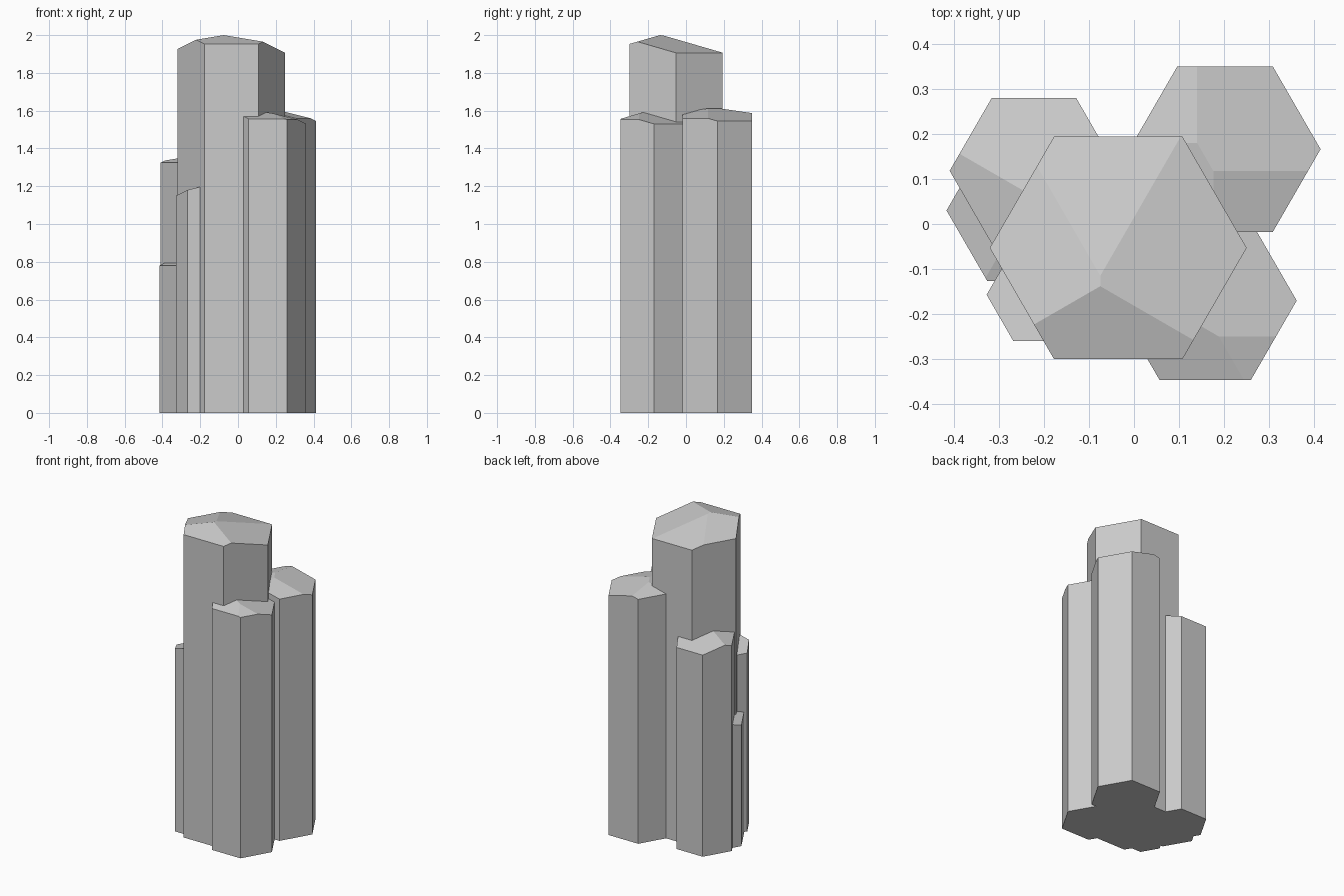
import bpy, bmesh
from math import cos, sin, radians, sqrt
from mathutils import Vector

if "Cube" in bpy.data.objects:
    bpy.data.objects.remove(bpy.data.objects["Cube"])

SLOPE = 0.29  # shared pitch of all the tip facets


def crystal(name, cx, cy, radius, rims):
    """Hexagonal column; rims = facet height at the walls facing 30, 90, 150, 210, 270, 330 deg."""
    bm = bmesh.new()
    ring = [bm.verts.new((cx + radius * cos(radians(60 * k)),
                          cy + radius * sin(radians(60 * k)), 0)) for k in range(6)]
    base = bm.faces.new(ring)
    ext = bmesh.ops.extrude_face_region(bm, geom=[base], use_keep_orig=True)
    top = [g for g in ext["geom"] if isinstance(g, bmesh.types.BMVert)]
    bmesh.ops.translate(bm, verts=top, vec=(0, 0, max(rims) + 0.3))
    # slice the tip with one sloping plane per wall
    apothem = radius * sqrt(3) / 2
    for k, z in enumerate(rims):
        a = radians(30 + 60 * k)
        out = Vector((cos(a), sin(a), 0))
        bmesh.ops.bisect_plane(
            bm, geom=bm.verts[:] + bm.edges[:] + bm.faces[:], dist=1e-6,
            plane_co=Vector((cx, cy, z)) + out * apothem,
            plane_no=out * SLOPE + Vector((0, 0, 1)), clear_outer=True)
        bmesh.ops.holes_fill(bm, edges=bm.edges[:], sides=0)
    bmesh.ops.recalc_face_normals(bm, faces=bm.faces[:])
    mesh = bpy.data.meshes.new(name)
    bm.to_mesh(mesh)
    bm.free()
    obj = bpy.data.objects.new(name, mesh)
    bpy.context.collection.objects.link(obj)
    return obj


# tall central crystal
crystal("main_crystal", -0.035, -0.053, 0.285, (1.906, 1.907, 1.926, 1.99, 1.953, 1.99))
# two large side crystals
crystal("back_right_crystal", 0.202, 0.166, 0.212, (1.545, 1.59, 1.576, 1.572, 1.60, 1.559))
crystal("front_right_crystal", 0.158, -0.17, 0.203, (1.53, 1.56, 1.55, 1.57, 1.557, 1.553))
# smaller crystals on the left
crystal("back_left_crystal", -0.222, 0.118, 0.187, (1.33, 1.30, 1.345, 1.325, 1.36, 1.36))
crystal("front_left_crystal", -0.208, -0.157, 0.119, (1.22, 1.20, 1.15, 1.20, 1.22, 1.22))
crystal("short_left_crystal", -0.235, 0.03, 0.181, (0.80, 0.80, 0.80, 0.78, 0.778, 0.80))
